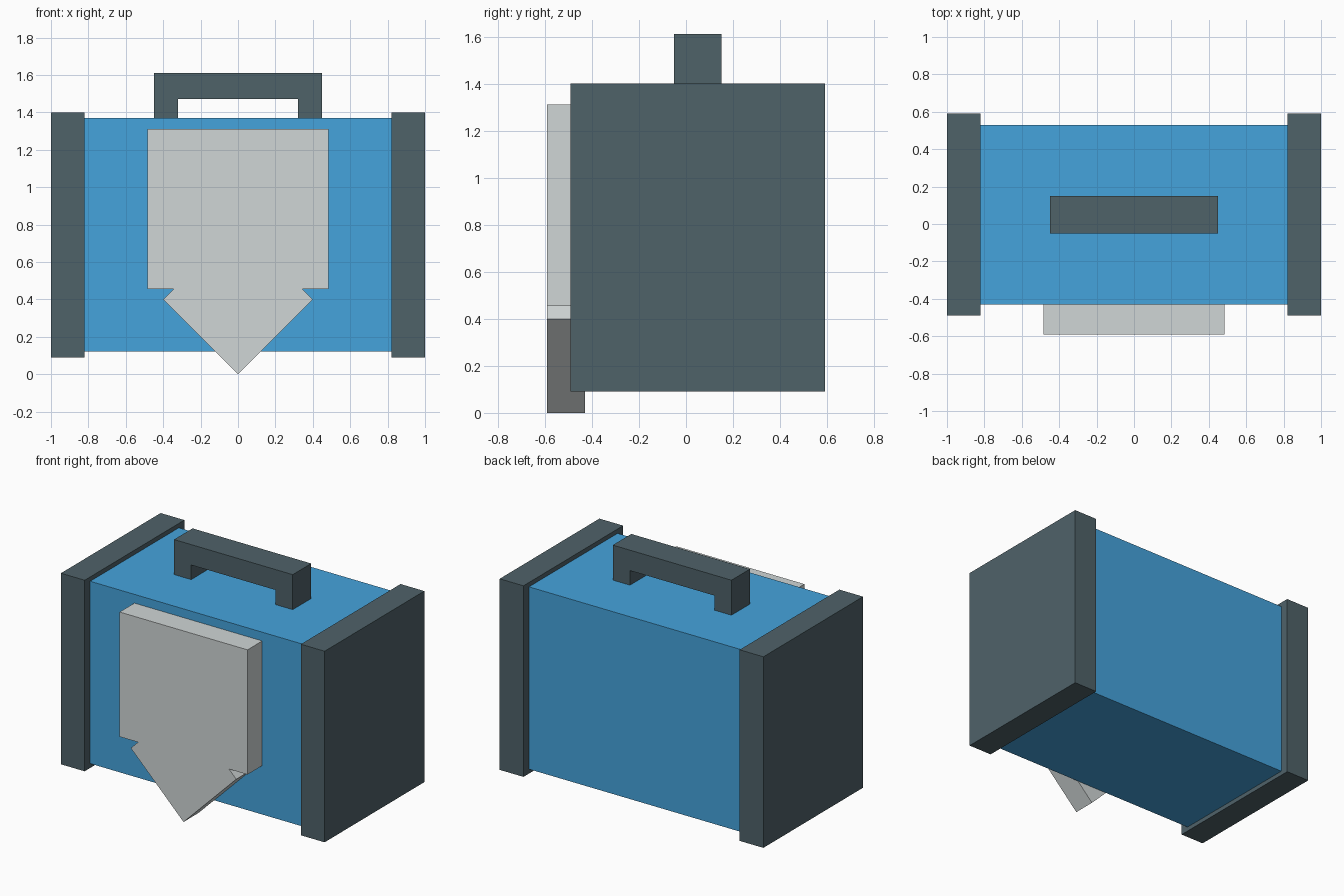
import bpy
import bmesh

if "Cube" in bpy.data.objects:
    bpy.data.objects.remove(bpy.data.objects["Cube"])


def material(name, rgb):
    mat = bpy.data.materials.new(name)
    mat.diffuse_color = (*rgb, 1)
    mat.use_nodes = True
    mat.node_tree.nodes["Principled BSDF"].inputs["Base Color"].default_value = mat.diffuse_color
    return mat


BLUE = material("blue", (0.06, 0.37, 0.72))
SLATE = material("slate", (0.078, 0.122, 0.141))
PALE = material("pale_grey", (0.63, 0.67, 0.67))


def extrude_profile(name, profile, y0, y1, mat):
    """Extrude an (x, z) outline along y."""
    bm = bmesh.new()
    face = bm.faces.new([bm.verts.new((x, y0, z)) for x, z in profile])
    ext = bmesh.ops.extrude_face_region(bm, geom=[face])["geom"]
    verts = [v for v in ext if isinstance(v, bmesh.types.BMVert)]
    bmesh.ops.translate(bm, verts=verts, vec=(0, y1 - y0, 0))
    bmesh.ops.recalc_face_normals(bm, faces=bm.faces)
    mesh = bpy.data.meshes.new(name)
    bm.to_mesh(mesh)
    bm.free()
    mesh.materials.append(mat)
    obj = bpy.data.objects.new(name, mesh)
    bpy.context.collection.objects.link(obj)
    return obj


def box(name, x0, x1, y0, y1, z0, z1, mat):
    outline = [(x0, z0), (x1, z0), (x1, z1), (x0, z1)]
    return extrude_profile(name, outline, y0, y1, mat)


def mirrored(half):
    """Complete a right-hand outline with its mirror image across x = 0."""
    return half + [(-x, z) for x, z in reversed(half) if x > 0]


# Case body
box("case_body", -0.82, 0.82, -0.43, 0.53, 0.12, 1.37, BLUE)

# End caps
for side, x0 in (("left", -1.0), ("right", 0.82)):
    box(f"{side}_end_cap", x0, x0 + 0.18, -0.49, 0.59, 0.09, 1.40, SLATE)

# Carry handle
extrude_profile("handle", mirrored([(0.32, 1.47), (0.32, 1.37), (0.45, 1.37), (0.45, 1.61)]),
                -0.05, 0.15, SLATE)

# Front plate with pointed lower end
extrude_profile("front_plate", mirrored([(0, 0), (0.4, 0.4), (0.345, 0.455),
                                         (0.485, 0.455), (0.485, 1.31)]),
                -0.59, -0.43, PALE)
